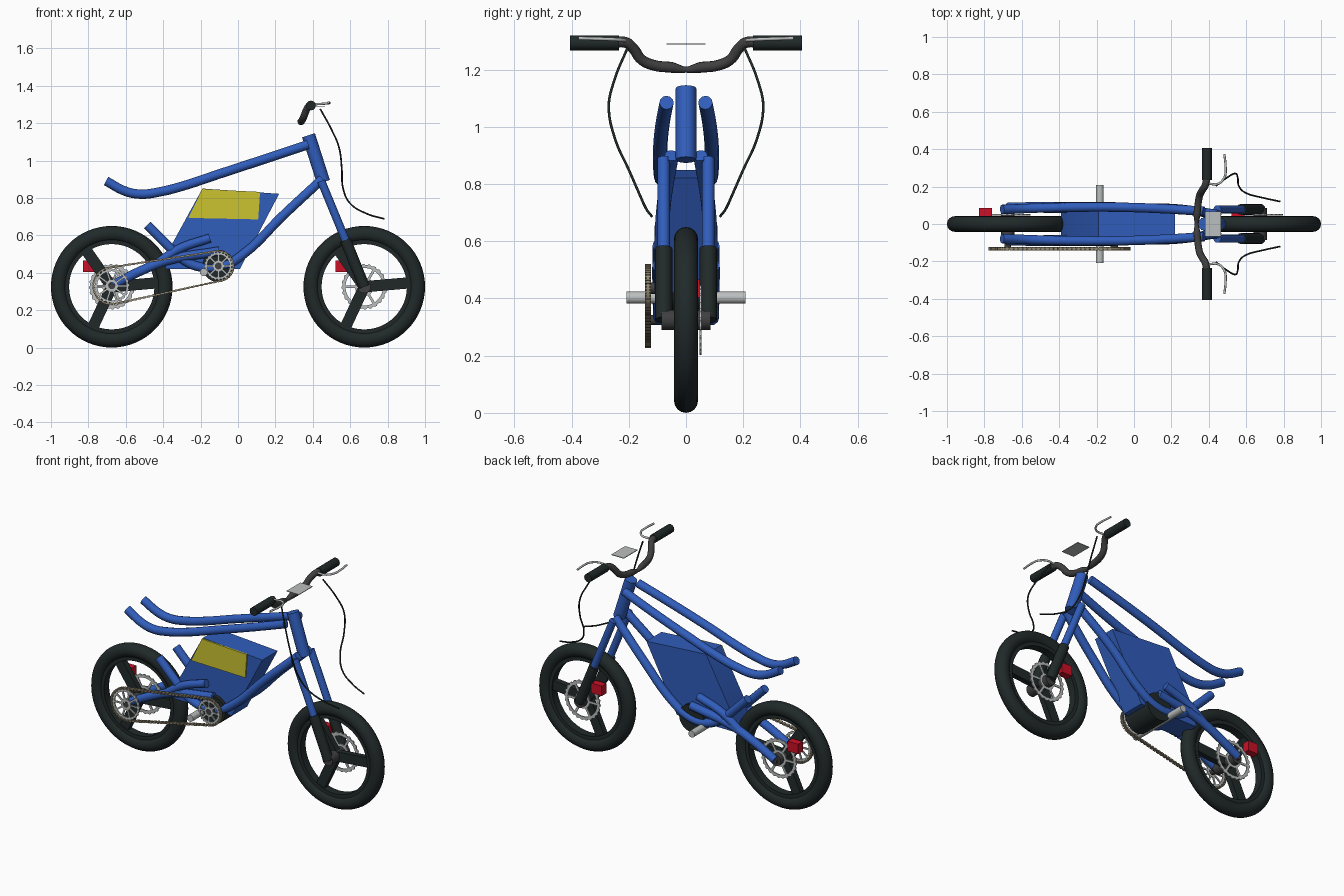
import bpy, bmesh
from math import pi, sin, cos, atan2, acos, hypot, radians
from mathutils import Vector, Matrix

cube = bpy.data.objects.get("Cube")
if cube:
    bpy.data.objects.remove(cube)
parts = []


def material(name, r, g, b):
    m = bpy.data.materials.new(name)
    m.use_nodes = True
    m.diffuse_color = (r, g, b, 1)
    m.node_tree.nodes["Principled BSDF"].inputs["Base Color"].default_value = (r, g, b, 1)
    return m


BLUE = material("frame blue", .03, .11, .5)
BLACK = material("rubber black", .015, .022, .022)
GREY = material("dark grey", .05, .05, .052)
SILVER = material("silver", .5, .52, .52)
YELLOW = material("panel yellow", .6, .55, .03)
RED = material("caliper red", .6, .005, .02)
CHAIN = material("chain tan", .28, .24, .16)


def add(name, mesh, mat):
    mesh.materials.clear()
    mesh.materials.append(mat)
    ob = bpy.data.objects.new(name, mesh)
    bpy.context.collection.objects.link(ob)
    parts.append(ob)
    return ob


def from_bm(name, bm, mat):
    bmesh.ops.recalc_face_normals(bm, faces=bm.faces)
    mesh = bpy.data.meshes.new(name)
    bm.to_mesh(mesh)
    bm.free()
    return add(name, mesh, mat)


def tube(name, pts, r, mat, smooth=True, radii=None):
    """Round tube swept along the points, with closed ends."""
    cu = bpy.data.curves.new(name, 'CURVE')
    cu.dimensions = '3D'
    cu.bevel_depth, cu.bevel_resolution = r, 4
    cu.use_fill_caps = True
    cu.resolution_u = 6
    s = cu.splines.new('BEZIER')
    s.bezier_points.add(len(pts) - 1)
    for i, (bp, p) in enumerate(zip(s.bezier_points, pts)):
        bp.co = p
        bp.radius = radii[i] if radii else 1
        bp.handle_left_type = bp.handle_right_type = 'AUTO' if smooth else 'VECTOR'
    tmp = bpy.data.objects.new(name, cu)
    bpy.context.collection.objects.link(tmp)
    dg = bpy.context.evaluated_depsgraph_get()
    mesh = bpy.data.meshes.new_from_object(tmp.evaluated_get(dg))
    bpy.data.objects.remove(tmp)
    return add(name, mesh, mat)


def pair(name, pts, r, mat, **kw):
    for side, s in (("left", 1), ("right", -1)):
        tube(f"{name}_{side}", [(x, s * y, z) for x, y, z in pts], r, mat, **kw)


def box_into(bm, center, size, angle=0):
    m = Matrix.Translation(center) @ Matrix.Rotation(-angle, 4, 'Y') @ Matrix.Diagonal((*size, 1))
    bmesh.ops.create_cube(bm, size=1, matrix=m)


def box(name, center, size, mat):
    bm = bmesh.new()
    box_into(bm, center, size)
    return from_bm(name, bm, mat)


def ring_into(bm, c, r0, r1, w, n=48, tooth=0):
    """Flat annulus around the y axis, optionally toothed."""
    rows = []
    for i in range(n):
        a = 2 * pi * i / n
        ro = r1 - (tooth if i % 4 > 1 else 0)
        rows.append([bm.verts.new((c[0] + r * cos(a), c[1] + y, c[2] + r * sin(a)))
                     for r, y in ((r0, -w / 2), (ro, -w / 2), (ro, w / 2), (r0, w / 2))])
    for i in range(n):
        p, q = rows[i], rows[(i + 1) % n]
        for k in range(4):
            bm.faces.new((p[k], p[(k + 1) % 4], q[(k + 1) % 4], q[k]))


def spokes_into(bm, c, n, r0, r1, width, depth, start=0):
    for i in range(n):
        a = start + 2 * pi * i / n
        m = (r0 + r1) / 2
        box_into(bm, (c[0] + m * cos(a), c[1], c[2] + m * sin(a)), (r1 - r0, depth, width), a)


def spoked_disc(name, c, rings, n, width, depth, mat, teeth=0):
    bm = bmesh.new()
    for k, (r0, r1) in enumerate(rings):
        ring_into(bm, c, r0, r1, depth, 96 if k else 32, teeth if k else 0)
    spokes_into(bm, c, n, rings[0][0], rings[1][0] + .005, width, depth * .8)
    return from_bm(name, bm, mat)


def torus(name, c, R, r, mat, n=64, m=16):
    bm = bmesh.new()
    rows = [[bm.verts.new((c[0] + (R + r * cos(b)) * cos(a), c[1] + r * sin(b),
                           c[2] + (R + r * cos(b)) * sin(a)))
             for b in (2 * pi * j / m for j in range(m))] for a in (2 * pi * i / n for i in range(n))]
    for i in range(n):
        for j in range(m):
            k = (j + 1) % m
            bm.faces.new((rows[i][j], rows[i][k], rows[i - 1][k], rows[i - 1][j]))
    return from_bm(name, bm, mat)


def prism(name, outline, y0, y1, mat):
    bm = bmesh.new()
    f = bm.faces.new([bm.verts.new((x, y0, z)) for x, z in outline])
    g = bmesh.ops.extrude_face_region(bm, geom=[f])
    bmesh.ops.translate(bm, vec=(0, y1 - y0, 0),
                        verts=[v for v in g["geom"] if isinstance(v, bmesh.types.BMVert)])
    return from_bm(name, bm, mat)


def cyl(name, x, z, y0, y1, r, mat):
    return prism(name, [(x + r * cos(2 * pi * i / 32), z + r * sin(2 * pi * i / 32))
                        for i in range(32)], y0, y1, mat)


# Wheels, brake discs and calipers
WZ = .325
for end, x in (("front", .675), ("rear", -.675)):
    c = (x, 0, WZ)
    torus(end + "_tire", c, .283, .042, BLACK)
    bm = bmesh.new()
    ring_into(bm, c, .228, .262, .05, 64)
    spokes_into(bm, c, 3, .02, .235, .06, .035, radians(5))
    from_bm(end + "_rim", bm, BLACK)
    cyl(end + "_hub", x, WZ, -.085, .085, .035, GREY)
    spoked_disc(end + "_brake_disc", (x, .05, WZ), ((.035, .05), (.1, .122)), 6, .014, .007, SILVER, .006)
    box(end + "_caliper", (x - .119, .062, .435), (.072, .045, .062), RED)

# Frame tubes
tube("head_tube", [(.377, 0, 1.135), (.457, 0, .885)], .036, BLUE, smooth=False)
pair("seat_rail", [(.375, .068, 1.085), (.15, .082, 1.01), (-.1, .09, .928), (-.3, .09, .862),
                   (-.42, .088, .832), (-.52, .085, .82), (-.6, .082, .835), (-.705, .078, .89)], .025, BLUE)
pair("down_tube", [(.45, .05, .9), (.24, .08, .705), (.03, .085, .5), (-.08, .085, .437), (-.2, .085, .43),
                   (-.3, .085, .475), (-.38, .085, .55), (-.485, .085, .655)], .025, BLUE)
pair("swingarm", [(-.675, .09, .33), (-.52, .092, .41), (-.38, .093, .465), (-.1, .093, .515)], .025, BLUE)
pair("swingarm_brace", [(-.43, .093, .45), (-.32, .093, .525), (-.15, .093, .585)], .024, BLUE)

# Fork
pair("fork_upper", [(.445, .078, .89), (.585, .078, .55)], .022, BLUE, smooth=False)
pair("fork_lower", [(.574, .078, .575), (.675, .078, .325)], .03, BLACK, smooth=False)

# Battery box with its side panel
prism("battery_box", [(-.19, .85), (.22, .822), (.01, .42), (-.39, .42), (-.36, .54)], -.075, .075, BLUE)
prism("side_panel", [(-.19, .847), (.118, .832), (.108, .685), (-.265, .693)], -.083, -.074, YELLOW)

# Motor, cross shaft and chain drive
CX, CZ, CY = -.105, .436, -.133
cyl("motor", CX, CZ, -.1, .095, .086, BLACK)
cyl("drive_shaft", CX, CZ, CY, 0, .02, GREY)
cyl("rear_axle", -.675, WZ, CY, .1, .018, GREY)
cyl("cross_shaft", -.183, .403, -.208, .208, .021, SILVER)
spoked_disc("rear_sprocket", (-.675, CY, .33), ((.018, .034), (.078, .094)), 10, .01, .008, SILVER, .005)
spoked_disc("drive_sprocket", (CX, CY, CZ), ((.018, .03), (.06, .076)), 8, .01, .008, SILVER, .005)

R1, R2 = .098, .08
dx, dz = CX + .675, CZ - .33
phi, beta = atan2(dz, dx), acos((R1 - R2) / hypot(dx, dz))
loop = []
for i in range(25):
    a = phi + beta + (2 * pi - 2 * beta) * i / 24
    loop.append(Vector((-.675 + R1 * cos(a), CY, .33 + R1 * sin(a))))
for i in range(25):
    a = phi - beta + 2 * beta * i / 24
    loop.append(Vector((CX + R2 * cos(a), CY, CZ + R2 * sin(a))))
bm = bmesh.new()
for p, q in zip(loop, loop[1:] + loop[:1]):
    d = q - p
    n = max(1, round(d.length / .024))
    ang = atan2(d.z, d.x)
    box_into(bm, (p + q) / 2, (d.length, .009, .007), ang)
    for k in range(n):
        box_into(bm, p + d * (k + .5) / n, (min(.017, d.length * .7), .02, .011), ang)
from_bm("chain", bm, CHAIN)

# Handlebar, grips, levers, cables and display
half = [(.335, 0, 1.2), (.337, .05, 1.208), (.343, .11, 1.215), (.352, .155, 1.235),
        (.368, .185, 1.275), (.382, .21, 1.295), (.39, .26, 1.295)]
bar = [(x, -y, z) for x, y, z in half[:0:-1]] + half
tube("handlebar", bar, .019, GREY, radii=[1] * 6 + [.55] + [1] * 6)
pair("grip", [(.39, .235, 1.294), (.39, .405, 1.294)], .026, BLACK, smooth=False)
pair("brake_lever", [(.4, .215, 1.3), (.45, .215, 1.303), (.484, .25, 1.306), (.49, .3, 1.308),
                     (.483, .375, 1.31)], .006, SILVER)
pair("brake_cable", [(.44, .205, 1.275), (.5, .25, 1.165), (.54, .27, 1.07), (.555, .247, .955),
                     (.562, .2, .85), (.6, .165, .77), (.69, .14, .715), (.782, .12, .688)], .0045, BLACK)
box("display_plate", (.423, 0, 1.29), (.085, .135, .004), SILVER)

# Smooth round parts, keep edges sharp
bpy.ops.object.select_all(action='DESELECT')
for ob in parts:
    ob.select_set(True)
bpy.context.view_layer.objects.active = parts[0]
bpy.ops.object.shade_smooth_by_angle(angle=radians(35))
